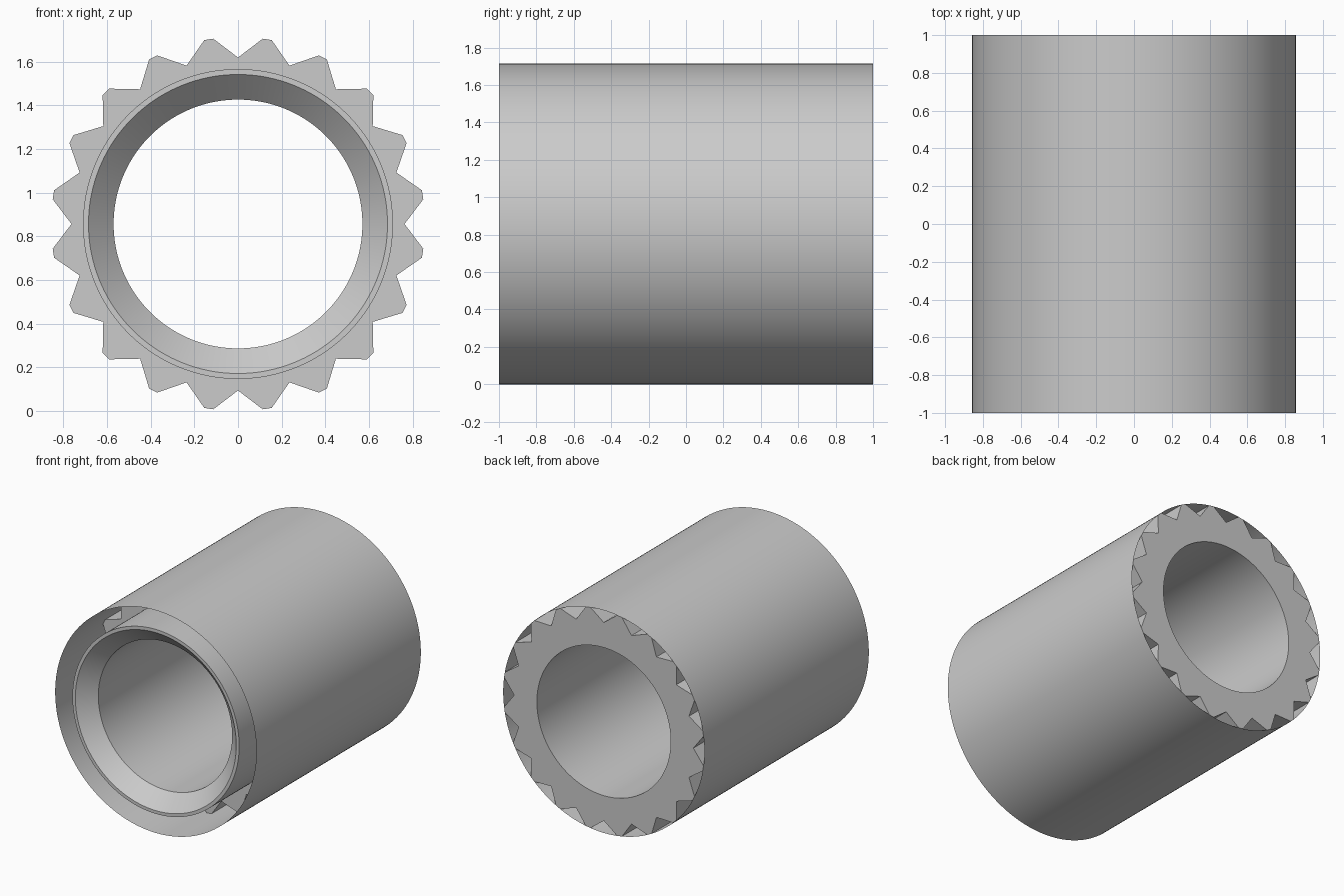
import bpy
import bmesh
from math import radians, sin, cos
from mathutils import Vector

cube = bpy.data.objects.get("Cube")
if cube:
    bpy.data.objects.remove(cube)

SHELL_R = 0.857
TIP_R = 0.8565
ROOT_R = 0.763
TEETH = 20
STEPS = 12              # columns per tooth
COLUMNS = TEETH * STEPS

grey = bpy.data.materials.new("plain_grey")
grey.use_nodes = True
colour = (0.6, 0.6, 0.6, 1)
grey.diffuse_color = colour
grey.node_tree.nodes["Principled BSDF"].inputs["Base Color"].default_value = colour


def polar(radius, degrees):
    """Point in the x-z plane, measured from the top."""
    a = radians(degrees)
    return Vector((radius * sin(a), 0, radius * cos(a)))


def circle(radius):
    return [polar(radius, i * 360 / COLUMNS) for i in range(COLUMNS)]


def gear_outline():
    """Straight-flanked teeth with narrow tips and sharp V roots."""
    points = []
    pitch = 360 / TEETH
    for t in range(TEETH):
        a = t * pitch
        root, next_root = polar(ROOT_R, a), polar(ROOT_R, a + pitch)
        tip_in, tip_out = polar(TIP_R, a + 7.6), polar(TIP_R, a + 10.4)
        points += [root.lerp(tip_in, k / 5) for k in range(5)]
        points += [tip_in, polar(TIP_R, a + pitch / 2)]
        points += [tip_out.lerp(next_root, k / 5) for k in range(5)]
    return points


def loft(name, sections, closed):
    """Skin a list of (outline, y) sections along the y axis."""
    bm = bmesh.new()
    rings = [[bm.verts.new(p + Vector((0, y, SHELL_R))) for p in outline]
             for outline, y in sections]
    pairs = list(zip(rings, rings[1:]))
    if closed:
        pairs.append((rings[-1], rings[0]))
    for a, b in pairs:
        for i in range(COLUMNS):
            j = (i + 1) % COLUMNS
            bm.faces.new((a[i], a[j], b[j], b[i]))
    bmesh.ops.recalc_face_normals(bm, faces=bm.faces)
    mesh = bpy.data.meshes.new(name)
    bm.to_mesh(mesh)
    bm.free()
    mesh.materials.append(grey)
    obj = bpy.data.objects.new(name, mesh)
    bpy.context.collection.objects.link(obj)
    bpy.ops.object.select_all(action="DESELECT")
    obj.select_set(True)
    bpy.context.view_layer.objects.active = obj
    bpy.ops.object.shade_smooth_by_angle(angle=radians(25))
    return obj


# Splined core: chamfered bore, front collar, toothed body
teeth = gear_outline()
loft("splined_core", [
    (circle(0.57), -0.885),
    (circle(0.685), -1),
    (circle(0.71), -1),
    (circle(0.71), -0.54),
    (teeth, -0.54),
    (teeth, 1),
    (circle(0.57), 1),
], closed=True)

# Thin outer sleeve resting on the tooth tips
loft("outer_sleeve", [(circle(SHELL_R), -1), (circle(SHELL_R), 1)], closed=False)
